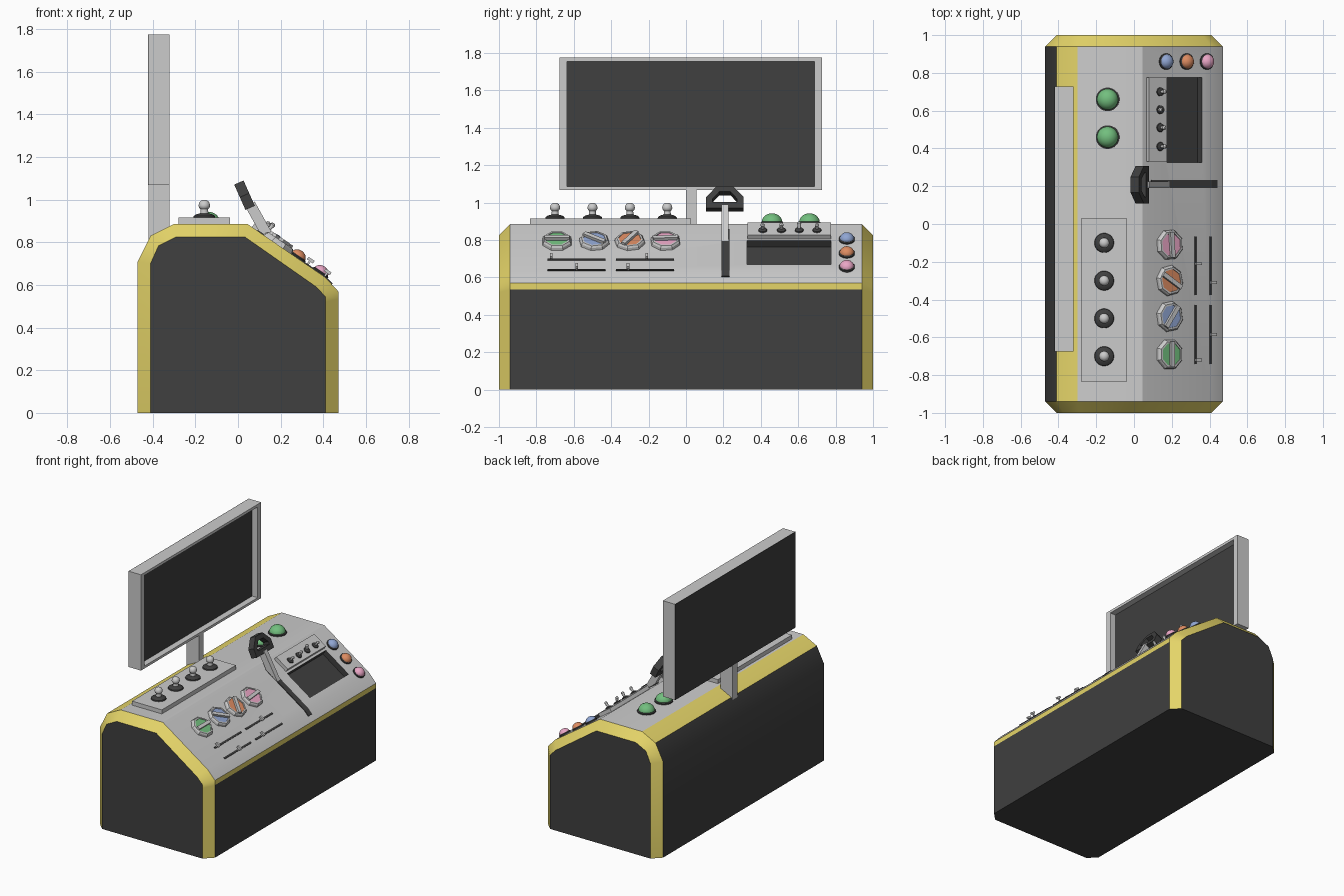
import bpy, bmesh, math
from mathutils import Matrix, Vector

if "Cube" in bpy.data.objects:
    bpy.data.objects.remove(bpy.data.objects["Cube"])

def material(name, r, g, b):
    m = bpy.data.materials.new(name)
    m.diffuse_color = (r, g, b, 1)
    m.use_nodes = True
    m.node_tree.nodes["Principled BSDF"].inputs["Base Color"].default_value = m.diffuse_color
    return m

DARK = material("dark", .05, .05, .05)
YELLOW = material("yellow", .78, .66, .14)
GREEN = material("green", .17, .52, .21)
BLUE = material("blue", .28, .38, .65)
ORANGE = material("orange", .72, .26, .12)
PINK = material("pink", .82, .38, .56)
GREY = material("grey", .8, .8, .8)

A = math.atan2(.25, .365)          # tilt of the sloping desk
def T(x, y, z): return Matrix.Translation((x, y, z))
def R(deg, axis): return Matrix.Rotation(math.radians(deg), 4, axis)
def on_slope(x, y, h=0):
    return T(x, y, .885 - math.tan(A) * (x - .045)) @ Matrix.Rotation(A, 4, 'Y') @ T(0, 0, h)

def finish(name, bm, mats, smooth=False):
    bmesh.ops.recalc_face_normals(bm, faces=bm.faces)
    me = bpy.data.meshes.new(name)
    bm.to_mesh(me)
    bm.free()
    ob = bpy.data.objects.new(name, me)
    bpy.context.collection.objects.link(ob)
    for m in mats:
        if m: me.materials.append(m)
    if smooth:
        bpy.ops.object.select_all(action='DESELECT')
        ob.select_set(True)
        bpy.context.view_layer.objects.active = ob
        bpy.ops.object.shade_smooth_by_angle(angle=math.radians(smooth))
    return ob

def box(name, size, M, mat=None):
    bm = bmesh.new()
    bmesh.ops.create_cube(bm, size=1, matrix=M @ Matrix.Diagonal((*size, 1)))
    return finish(name, bm, [mat])

def span(name, lo, hi, mat=None):
    lo, hi = Vector(lo), Vector(hi)
    return box(name, hi - lo, Matrix.Translation((lo + hi) / 2), mat)

def lathe(name, prof, M, mat=None, segs=24, smooth=40):
    bm = bmesh.new()
    rings = []
    for r, z in prof:
        if r == 0:
            rings.append([bm.verts.new(M @ Vector((0, 0, z)))] * segs)
        else:
            rings.append([bm.verts.new(M @ Vector((r * math.cos(t), r * math.sin(t), z)))
                          for t in (math.tau * (i + .5) / segs for i in range(segs))])
    for a, b in zip(rings, rings[1:]):
        for i in range(segs):
            j = (i + 1) % segs
            bm.faces.new(dict.fromkeys((a[i], a[j], b[j], b[i])))
    for ring, (r, z) in ((rings[0], prof[0]), (rings[-1], prof[-1])):
        if r: bm.faces.new(ring)
    return finish(name, bm, [mat], smooth)

def dome(r, h, z0=0, n=7):
    return [(r * math.cos(i * math.pi / 2 / n), z0 + h * math.sin(i * math.pi / 2 / n))
            for i in range(n)] + [(0, z0 + h)]

def ring_frame(name, outer, inner, thick, M, mat=None):
    # closed frame drawn in local y-z, thick along x
    bm = bmesh.new()
    loops = [[bm.verts.new(M @ Vector((x, y, z))) for y, z in pts] for pts, x in
             ((outer, thick / 2), (inner, thick / 2), (inner, -thick / 2), (outer, -thick / 2))]
    n = len(outer)
    for a, b in zip(loops, loops[1:] + loops[:1]):
        for i in range(n):
            j = (i + 1) % n
            bm.faces.new((a[i], a[j], b[j], b[i]))
    return finish(name, bm, [mat])

def rect(y0, y1, z0, z1): return [(y0, z0), (y1, z0), (y1, z1), (y0, z1)]

# console body: side profile lofted through four sections, chamfered at both ends
outer = [(-.47, 0), (-.47, .71), (-.41, .83), (-.30, .885), (.045, .885),
         (.41, .635), (.47, .57), (.47, .535), (.47, 0)]
inner = [(-.41, 0), (-.41, .70), (-.373, .783), (-.29, .825), (.032, .825),
         (.365, .592), (.41, .545), (.41, .52), (.41, 0)]
seg_mat = [0, 0, 1, 2, 2, 2, 1, 0, 0]
bm = bmesh.new()
secs = [[bm.verts.new((x, y, z)) for x, z in p] for p, y in
        ((inner, -1), (outer, -.94), (outer, .94), (inner, 1))]
n = len(outer)
for k in range(3):
    for i in range(n):
        j = (i + 1) % n
        f = bm.faces.new((secs[k][i], secs[k][j], secs[k + 1][j], secs[k + 1][i]))
        f.material_index = seg_mat[i] if k == 1 else (0 if i == n - 1 else 1)
bm.faces.new(secs[0])
bm.faces.new(secs[3])
body = finish("console_body", bm, [DARK, YELLOW, GREY], 30)

# recessed display cut into the slope
cutter = box("display_cutter", (.225, .45, .1), on_slope(.267, .55, .008), DARK)
cutter.hide_render = True
mod = body.modifiers.new("display_recess", 'BOOLEAN')
mod.operation, mod.solver, mod.object = 'DIFFERENCE', 'EXACT', cutter
bpy.context.view_layer.objects.active = body
bpy.ops.object.modifier_apply(modifier=mod.name)
bpy.data.objects.remove(cutter)

# monitor and its stand
ring_frame("monitor_frame", rect(-.675, .727, 1.068, 1.775), rect(-.635, .687, 1.086, 1.755),
           .099, T(-.3695, 0, 0))
span("monitor_back", (-.421, -.675, 1.068), (-.418, .727, 1.775), DARK)
span("monitor_screen", (-.418, -.636, 1.085), (-.365, .688, 1.756), DARK)
span("monitor_stand", (-.419, 0, .80), (-.32, .057, 1.07))

# joystick plate with four small sticks
span("joystick_plate", (-.28, -.835, .87), (-.037, .028, .915))
for i in range(4):
    M = T(-.158, -.1 - .2 * i, .915)
    lathe(f"joystick_base_{i}", [(.052, 0), (.05, .008), (.038, .016), (.022, .02)], M, DARK)
    lathe(f"joystick_knob_{i}", [(.02, .015), (.018, .04), (.024, .046), (.028, .056)]
          + dome(.026, .02, .064, 4), M, segs=16)

# dome buttons: two large on top, three small on the slope
def dome_button(name, M, r, h, mat):
    lathe(name + "_rim", [(r * 1.12, -.005), (r * 1.12, .008), (r * .95, .014)], M, DARK)
    lathe(name, [(r, 0)] + dome(r, h, .008), M, mat)
for i, y in enumerate((.46, .66)):
    dome_button(f"large_button_{i}", T(-.14, y, .885), .056, .05, GREEN)
for x, m in ((.168, BLUE), (.277, ORANGE), (.384, PINK)):
    dome_button("small_button_" + m.name, on_slope(x, .86), .038, .032, m)

# octagonal rotary dials
for y, m, turn in ((-.69, GREEN, 0), (-.49, BLUE, -35), (-.30, ORANGE, 58), (-.11, PINK, 4)):
    M = on_slope(.186, y) @ R(turn, 'Z')
    lathe("dial_bezel_" + m.name, [(.084, -.005), (.08, .014), (.072, .024), (.062, .024), (.06, .012)],
          M, None, 8, 15)
    lathe("dial_face_" + m.name, [(.063, 0), (.063, .02)], M, m, 8, 15)
    box("dial_grip_" + m.name, (.024, .135, .03), M @ T(0, 0, .022))

# slider slots and handles
for x, y0, y1, yh in ((.325, -.375, -.065, -.21), (.325, -.74, -.43, -.72),
                      (.405, -.375, -.065, -.31), (.405, -.74, -.43, -.585)):
    M = on_slope(x, (y0 + y1) / 2)
    box("slider_slot", (.013, y1 - y0, .01), M, DARK)
    H = on_slope(x, yh)
    box("slider_stem", (.01, .008, .03), H @ T(0, 0, .012))
    box("slider_handle", (.034, .014, .014), H @ T(0, 0, .028))

# toggle switch panel above the display
box("toggle_panel", (.115, .445, .03), on_slope(.113, .5525, .011))
for i, (y, lean) in enumerate(((.41, 5), (.51, 0), (.605, -34), (.70, 5))):
    M = on_slope(.125, y, .026)
    lathe(f"toggle_base_{i}", [(.024, 0), (.022, .006), (.012, .011)], M, DARK, 16)
    lathe(f"toggle_stick_{i}", [(.006, 0), (.01, .03), (.012, .038), (.006, .046), (0, .047)],
          M @ R(lean, 'Y'), None, 12)

# throttle: slot following the desk profile, arm and D-shaped grip
path = [(.09, .8542), (.41, .635), (.44, .6025)]
bm = bmesh.new()
pts = [(x + .003, z + .004) for x, z in path] + [(x - .008, z - .01) for x, z in reversed(path)]
face = bm.faces.new([bm.verts.new((x, .19, z)) for x, z in pts])
ext = bmesh.ops.extrude_face_region(bm, geom=[face])
bmesh.ops.translate(bm, vec=(0, .042, 0), verts=[v for v in ext["geom"] if isinstance(v, bmesh.types.BMVert)])
finish("throttle_slot", bm, [DARK])
box("throttle_arm", (.05, .036, .27), T(.122, .208, .86) @ R(-29, 'Y'))
grip_out = [(-.1, 0), (-.1, .065), (-.042, .13), (.042, .13), (.1, .065), (.1, 0)]
grip_in = [(-.065, .035), (-.065, .055), (-.03, .096), (.03, .096), (.065, .055), (.065, .035)]
ring_frame("throttle_grip", grip_out, grip_in, .048, T(.057, .208, .961) @ R(-24, 'Y'), DARK)
